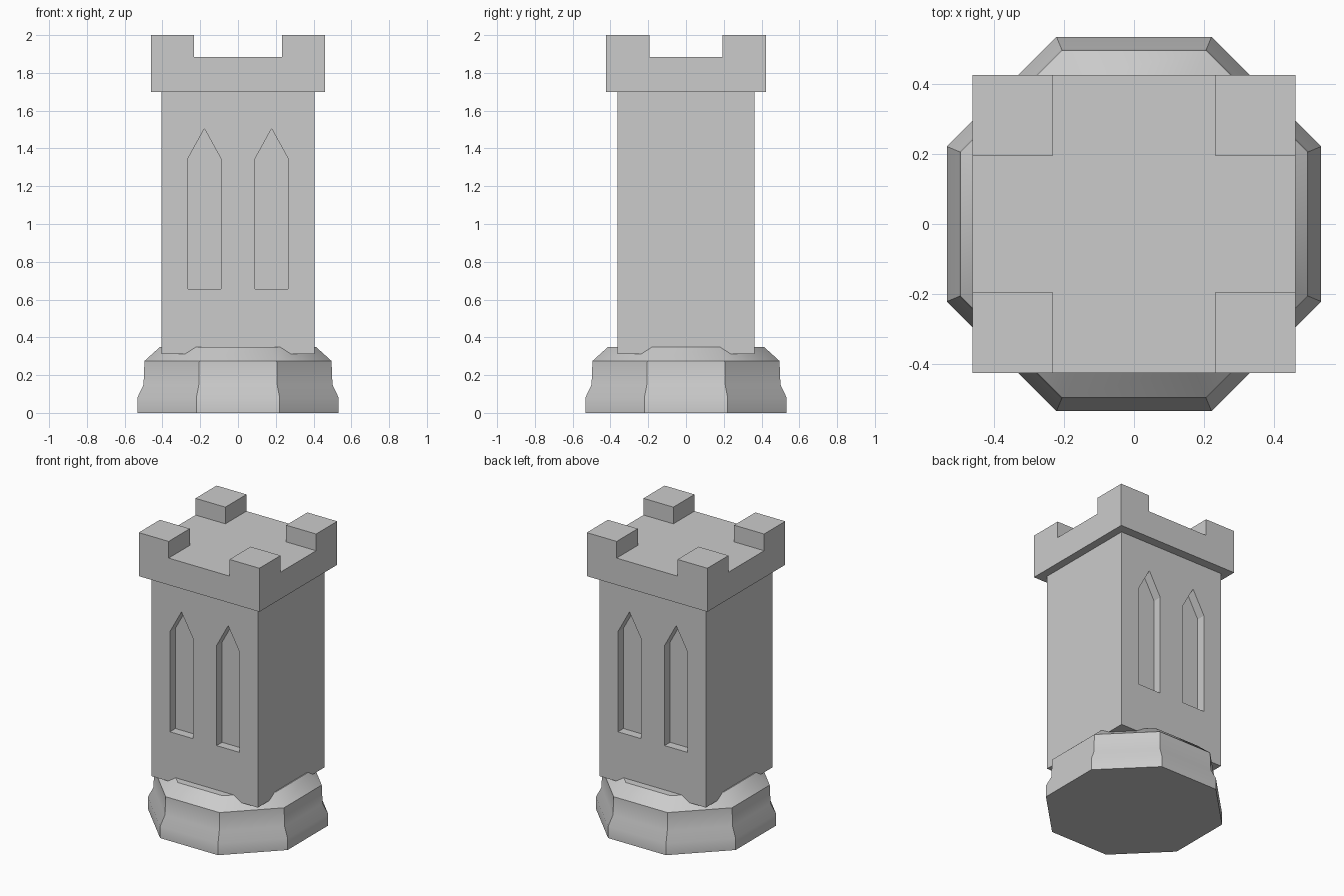
import bpy
import bmesh
from math import cos, pi, radians, sin

default_cube = bpy.data.objects.get("Cube")
if default_cube:
    bpy.data.objects.remove(default_cube, do_unlink=True)

stone = bpy.data.materials.new("grey_stone")
stone.use_nodes = True
stone.diffuse_color = (0.6, 0.6, 0.6, 1)
stone.node_tree.nodes["Principled BSDF"].inputs["Base Color"].default_value = stone.diffuse_color


def loft(name, rings):
    """Skin a stack of matching rings and close both ends."""
    bm = bmesh.new()
    loops = [[bm.verts.new(p) for p in ring] for ring in rings]
    n = len(loops[0])
    for low, high in zip(loops, loops[1:]):
        for i in range(n):
            j = (i + 1) % n
            bm.faces.new((low[i], low[j], high[j], high[i]))
    bm.faces.new(loops[0][::-1])
    bm.faces.new(loops[-1])
    bmesh.ops.recalc_face_normals(bm, faces=bm.faces)
    mesh = bpy.data.meshes.new(name)
    bm.to_mesh(mesh)
    bm.free()
    mesh.materials.append(stone)
    obj = bpy.data.objects.new(name, mesh)
    bpy.context.collection.objects.link(obj)
    return obj


def box(name, hx, hy, z0, z1):
    corners = ((-hx, -hy), (hx, -hy), (hx, hy), (-hx, hy))
    return loft(name, [[(x, y, z) for x, y in corners] for z in (z0, z1)])


def select_only(obj):
    bpy.ops.object.select_all(action="DESELECT")
    obj.select_set(True)
    bpy.context.view_layer.objects.active = obj


def carve(obj, cutter):
    """Subtract the cutter from the part, then discard it."""
    cutter.hide_render = True
    mod = obj.modifiers.new("carve", "BOOLEAN")
    mod.operation = "DIFFERENCE"
    mod.solver = "EXACT"
    mod.object = cutter
    select_only(obj)
    bpy.ops.object.modifier_apply(modifier=mod.name)
    bpy.data.objects.remove(cutter, do_unlink=True)


# Octagonal moulded base: (distance to flat side, height)
profile = [(0.533, 0), (0.533, 0.08), (0.5, 0.15), (0.495, 0.275), (0.412, 0.35)]
rings = []
for apothem, z in profile:
    r = apothem / cos(pi / 8)
    angles = [(i + 0.5) * pi / 4 for i in range(8)]
    rings.append([(r * cos(a), r * sin(a), z) for a in angles])
base = loft("base", rings)
select_only(base)
bpy.ops.object.shade_smooth_by_angle(angle=radians(30))

# Square tower with two pointed window niches on the front and back
tower_depth = 0.362
tower = box("tower", 0.405, tower_depth, 0.312, 1.7)
half, niche_depth = 0.088, 0.06
for side in (-1, 1):
    for cx in (-0.178, 0.178):
        outline = [(cx - half, 0.655), (cx + half, 0.655), (cx + half, 1.345),
                   (cx, 1.505), (cx - half, 1.345)]
        ys = (side * (tower_depth - niche_depth), side * (tower_depth + 0.1))
        carve(tower, loft("niche_cutter", [[(x, y, z) for x, z in outline] for y in ys]))

# Overhanging crown, notched crosswise to leave four corner battlements
crown = box("crown", 0.46, 0.424, 1.7, 2)
carve(crown, box("notch_cutter", 0.232, 1, 1.885, 2.2))
carve(crown, box("notch_cutter", 1, 0.194, 1.885, 2.2))
